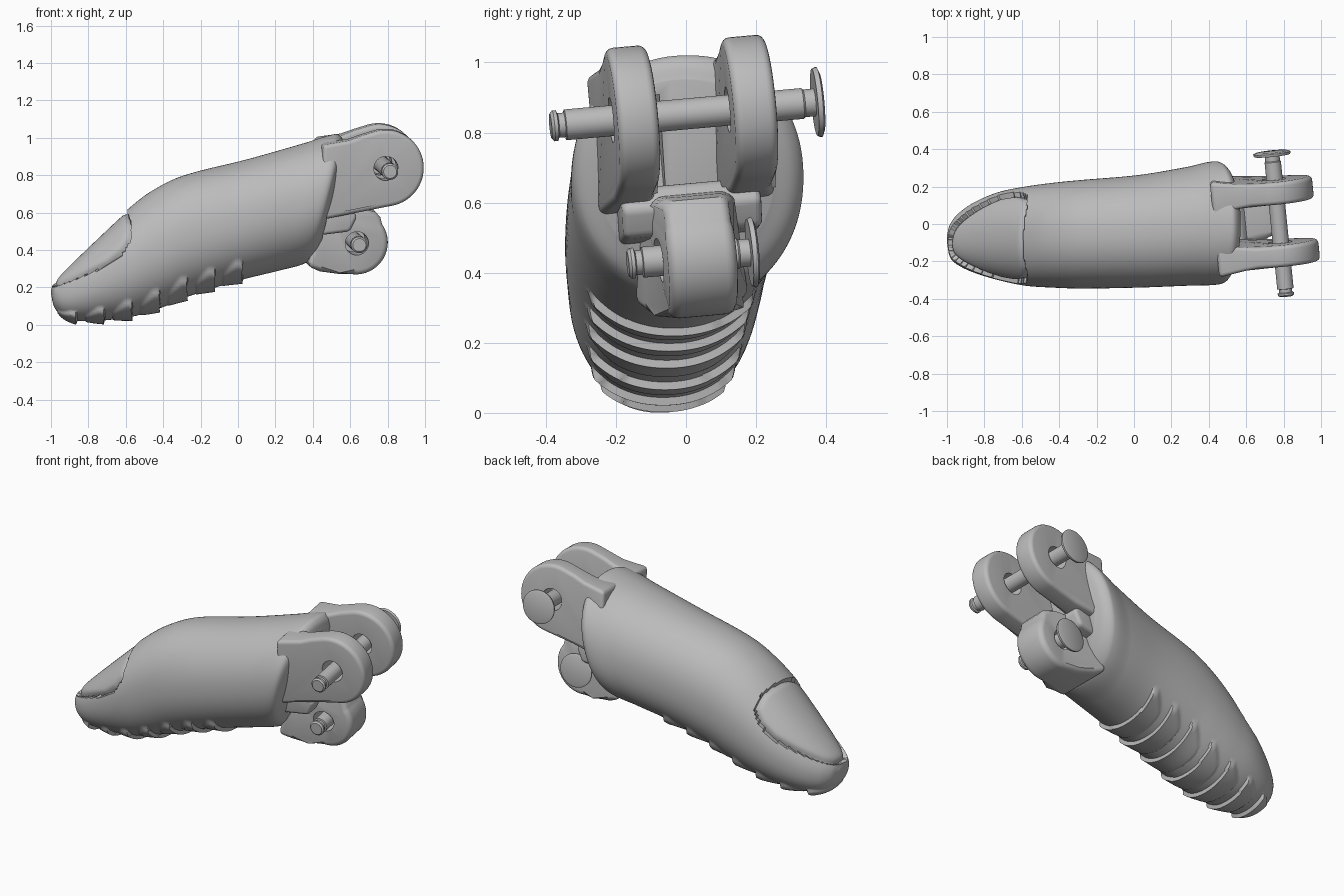
import bpy, bmesh, math
from mathutils import Vector, Matrix
from mathutils.geometry import intersect_point_line

if bpy.data.objects.get("Cube"):
    bpy.data.objects.remove(bpy.data.objects["Cube"])

grey = bpy.data.materials.new("matte_grey")
grey.use_nodes = True
colour = (0.5, 0.5, 0.5, 1)
grey.diffuse_color = colour
grey.node_tree.nodes["Principled BSDF"].inputs["Base Color"].default_value = colour


def finish(bm, name):
    bmesh.ops.recalc_face_normals(bm, faces=bm.faces)
    mesh = bpy.data.meshes.new(name)
    bm.to_mesh(mesh)
    bm.free()
    mesh.materials.append(grey)
    ob = bpy.data.objects.new(name, mesh)
    bpy.context.collection.objects.link(ob)
    return ob


def activate(ob):
    bpy.ops.object.select_all(action='DESELECT')
    ob.select_set(True)
    bpy.context.view_layer.objects.active = ob


def smooth(ob, angle=35):
    activate(ob)
    bpy.ops.object.shade_smooth_by_angle(angle=math.radians(angle))


def bevel(ob, width):
    activate(ob)
    mod = ob.modifiers.new("round", 'BEVEL')
    mod.width, mod.segments = width, 4
    mod.limit_method, mod.angle_limit = 'ANGLE', math.radians(40)
    bpy.ops.object.modifier_apply(modifier=mod.name)


def cut(ob, cutter):
    activate(ob)
    mod = ob.modifiers.new("cut", 'BOOLEAN')
    mod.operation, mod.object, mod.solver = 'DIFFERENCE', cutter, 'EXACT'
    bpy.ops.object.modifier_apply(modifier=mod.name)
    bpy.data.objects.remove(cutter)


# Tilted hinge frame: local x runs forward, local y along the pin, local z up
pin_dir = Vector((-0.1, 1, 0.09)).normalized()
up_dir = Vector((1, 0, 0)).cross(pin_dir).normalized()
fwd_dir = pin_dir.cross(up_dir)


def frame(origin):
    rot = Matrix((fwd_dir, pin_dir, up_dir)).transposed().to_4x4()
    return Matrix.Translation(origin) @ rot


def ring_loft(bm, rings):
    for a, b in zip(rings, rings[1:]):
        for i in range(len(a)):
            j = (i + 1) % len(a)
            bm.faces.new((a[i], a[j], b[j], b[i]))
    bm.faces.new(rings[0])
    bm.faces.new(rings[-1])


def plate(name, matrix, profile, low, high, flare=0, flare_at=-0.1):
    """Prism across the pin axis, widening behind flare_at."""
    bm = bmesh.new()
    rings = []
    for v, side in ((low, -1), (high, 1)):
        rings.append([bm.verts.new(matrix @ Vector(
            (x, v + side * flare * max(0, flare_at - x), z))) for x, z in profile])
    ring_loft(bm, rings)
    return finish(bm, name)


def turned(name, matrix, profile, count=40):
    """Round part turned about the pin axis."""
    bm = bmesh.new()
    rings = [[bm.verts.new(matrix @ Vector((r * math.cos(a), v, r * math.sin(a))))
              for a in (math.tau * i / count for i in range(count))] for v, r in profile]
    ring_loft(bm, rings)
    return finish(bm, name)


def arc(radius, start, end, count=32):
    angles = [math.radians(start + (end - start) * i / count) for i in range(count + 1)]
    return [(radius * math.cos(a), radius * math.sin(a)) for a in angles]


# Finger stations: top x, top z, bottom x, bottom z, right y, left y
stations = [
    (-1, .185, -1, .165, -.1, -.06),
    (-.985, .23, -.98, .09, -.18, 0),
    (-.95, .275, -.93, .04, -.22, .055),
    (-.87, .355, -.84, .02, -.26, .115),
    (-.75, .47, -.7, .025, -.3, .17),
    (-.61, .6, -.55, .047, -.33, .2),
    (-.47, .71, -.4, .095, -.34, .22),
    (-.3, .795, -.27, .15, -.345, .235),
    (.05, .885, 0, .235, -.34, .262),
    (.35, .97, .22, .29, -.33, .305),
    (.52, 1.02, .35, .325, -.325, .335),
    (.555, 1, .4, .36, -.31, .31),
    (.57, .95, .44, .42, -.25, .25),
]
nail_line = [(-1.1, .15), (-1, .18), (-.85, .25), (-.7, .32), (-.62, .385),
             (-.575, .46), (-.575, .54), (-.61, .62), (-.64, .8)]
nail_line = [Vector((x, z, 0)) for x, z in nail_line]


def section_samples(step=0.0075):
    pts = [Vector(s) for s in stations]
    knots = [0]
    for a, b in zip(pts, pts[1:]):
        knots.append(knots[-1] + (b - a).length)
    last = len(pts) - 1
    slopes = []
    for i in range(last + 1):
        lo, hi = max(i - 1, 0), min(i + 1, last)
        slopes.append((pts[hi] - pts[lo]) / (knots[hi] - knots[lo]))
    for i in range(last):
        h = knots[i + 1] - knots[i]
        count = math.ceil(h / step / 1.4)
        for k in range(count):
            t = k / count
            yield (pts[i] * (2*t**3 - 3*t**2 + 1) + slopes[i] * h * (t**3 - 2*t*t + t)
                   + pts[i + 1] * (3*t*t - 2*t**3) + slopes[i + 1] * h * (t**3 - t*t))
    yield pts[last]


def nail_depth(co):
    """Shallow recess with a deeper groove along the nail border."""
    p = Vector((co.x, co.z - 0.12 * (co.y + 0.3), 0))
    inside, dist = False, 9
    for a, b in zip(nail_line, nail_line[1:]):
        near, t = intersect_point_line(p, a, b)
        near = a.lerp(b, min(max(t, 0), 1))
        dist = min(dist, (p - near).length)
    # Crossing count towards +x
    for a, b in zip(nail_line, nail_line[1:]):
        if (a.y > p.y) != (b.y > p.y):
            if p.x < a.x + (b.x - a.x) * (p.y - a.y) / (b.y - a.y):
                inside = not inside
    return 0.008 + 0.02 * math.exp(-(dist / 0.018) ** 2) if inside else 0


def pad_height(x, angle):
    """Overlapping grip pads under the finger, each ending in a step."""
    k = round((0.02 - x) / 0.147 - 0.34)
    f = (x - (0.02 - 0.147 * k) + 0.1) / 0.1
    if not 0 <= k <= 6 or not 0 < f <= 1:
        return 0
    limit = 0.93 - 0.3 * (1 - f) ** 2 - 0.25 * max(0, f - 0.7)
    return min(1, (limit - angle) / 0.12) * (0.004 + 0.018 * f) if angle < limit else 0


# Finger body
bm = bmesh.new()
rings, angles, count = [], {}, 120
for tx, tz, bx, bz, y0, y1 in section_samples():
    ring = []
    for i in range(count):
        a = math.tau * i / count
        s, c = math.sin(a), math.cos(a)
        s = math.copysign(abs(s) ** 0.93, s)
        c = math.copysign(abs(c) ** 0.93, c)
        v = bm.verts.new(((bx + tx) / 2 + (bx - tx) / 2 * c, (y0 + y1) / 2 + (y1 - y0) / 2 * s,
                          (bz + tz) / 2 + (bz - tz) / 2 * c))
        angles[v] = min(a, math.tau - a)
        ring.append(v)
    rings.append(ring)
ring_loft(bm, rings)
bmesh.ops.recalc_face_normals(bm, faces=bm.faces)
bm.normal_update()
moves = [(v, v.normal * (pad_height(v.co.x, angles[v]) - nail_depth(v.co))) for v in bm.verts]
for v, move in moves:
    v.co += move
    v.co.z = max(v.co.z, 0)
finger = finish(bm, "finger_body")

# Recess in the rear face beside the rib
hinge = frame((0.77, 0, 0.855))
slot = [(-.33, -.34), (-.1, -.34), (-.1, .06), (-.33, .06)]
cut(finger, plate("slot_cutter", hinge, slot, -.13, -.05))
smooth(finger)

# Paired hinge ears
ear_profile = [(-.34, -.27), (-.14, -.235)] + arc(.205, -80, 105) + [(-.13, .175), (-.2, .15), (-.34, .13)]
for name, low, high in (("right_hinge_ear", -.215, -.1), ("left_hinge_ear", .12, .24)):
    ear = plate(name, hinge, ear_profile, low, high, 0.15, -.14)
    bevel(ear, 0.022)
    cut(ear, turned("hole_cutter", hinge, [(low - .1, .065), (high + .1, .065)]))
    smooth(ear)

# Web joining the ears to the lower tongue
web = plate("hinge_web", hinge, [(-.36, -.36), (-.19, -.34), (-.15, -.26), (-.2, -.2), (-.36, -.2)], -.19, .21)
bevel(web, 0.02)
smooth(web)

# Lower tongue
lower = frame((0.625, 0.032, 0.445))
tongue_profile = ([(-.27, -.115), (-.2, -.148), (-.1, -.165)] + arc(.17, -95, 35)
                  + [(.13, .135), (.105, .165), (.06, .175), (-.17, .19)])
tongue = plate("lower_tongue", lower, tongue_profile, -.095, .095, 0.4, -.08)
bevel(tongue, 0.028)
cut(tongue, turned("hole_cutter", lower, [(-.3, .063), (.3, .063)]))
smooth(tongue)


# Headed pins with a retaining groove
def pin(name, origin, tip, head):
    r = 0.044
    profile = [(tip, r * .8), (tip + .008, r), (tip + .018, r), (tip + .022, r * .8),
               (tip + .04, r * .8), (tip + .042, r), (head - .055, r), (head - .05, r * .9),
               (head - .02, r * .9), (head - .02, .096), (head - .012, .1), (head - .006, .1), (head, .085)]
    smooth(turned(name, frame(origin), profile))


pin("upper_pin", (0.775, 0, 0.853), -.39, .39)
pin("lower_pin", (0.63, 0.022, 0.443), -.19, .18)
